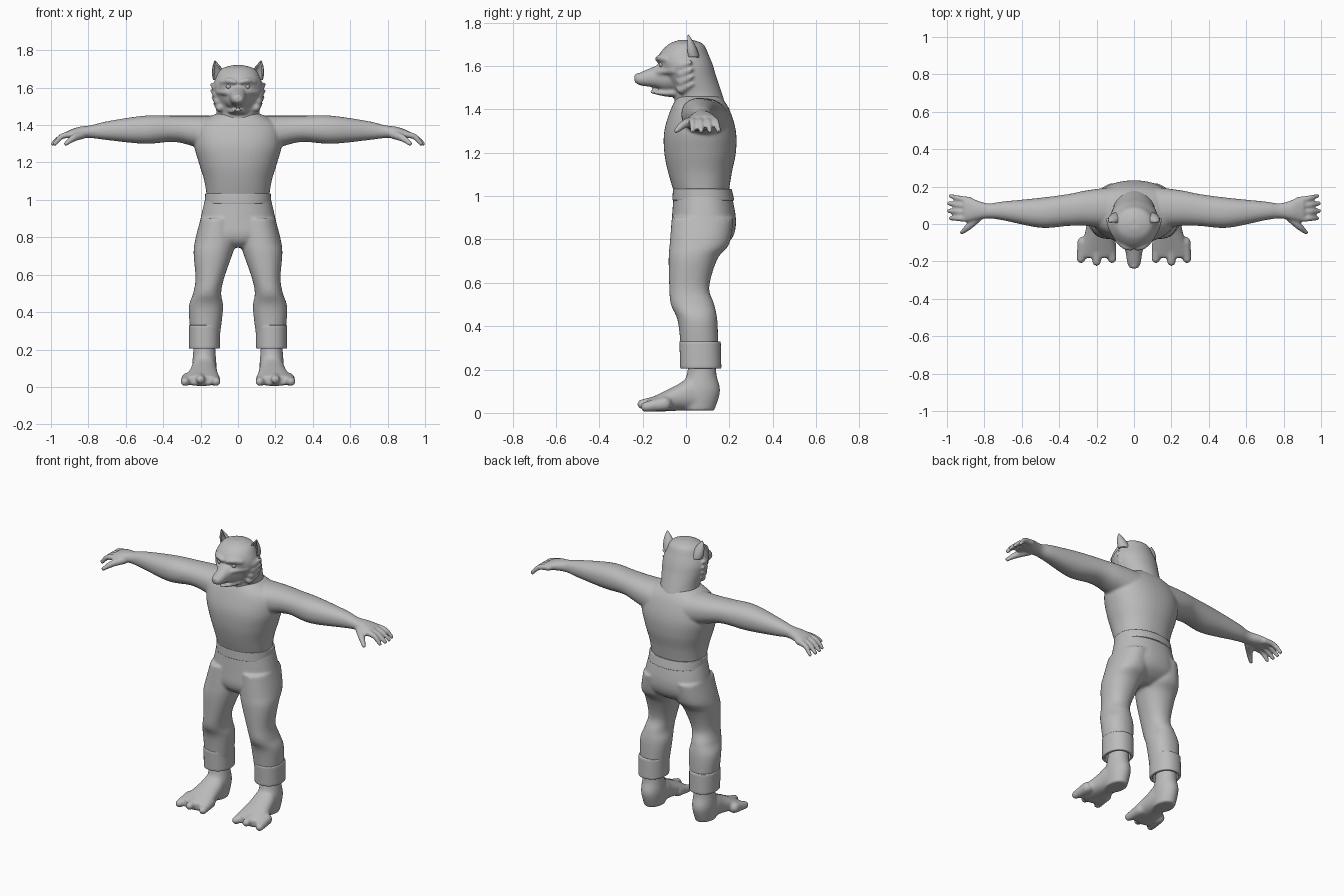
import bpy, bmesh
from math import cos, sin, tau, pi, copysign
from mathutils import Vector, Matrix

cube = bpy.data.objects.get("Cube")
if cube:
    bpy.data.objects.remove(cube)

SIDES = (1, -1)
LEVEL = 0.5
grey = (LEVEL, LEVEL, LEVEL, 1)
clay = bpy.data.materials.new("plain_grey")
clay.use_nodes = True
clay.diffuse_color = grey
clay.node_tree.nodes["Principled BSDF"].inputs["Base Color"].default_value = grey


def spline(rows, steps=6):
    """Smooth interpolation through rows of numbers."""
    rows = [Vector(row) for row in rows]
    padded = [rows[0]] + rows + [rows[-1]]
    result = []
    for before, start, end, after in zip(padded, padded[1:], padded[2:], padded[3:]):
        leave, arrive = (end - before) / 2, (after - start) / 2
        for step in range(steps):
            t = step / steps
            ease = t * t * (3 - 2 * t)
            result.append(start.lerp(end, ease) + leave * t * (1 - t) ** 2 - arrive * t * t * (1 - t))
    return result + [rows[-1]]


def rounded(angle, low, high, wave, square):
    """Coordinate on a rounded section between two limits."""
    value = wave(angle)
    return (low + high) / 2 + (high - low) / 2 * copysign(abs(value) ** (2 / square), value)


def skin_rings(bm, rings, closed):
    for lower, upper in zip(rings, rings[1:]):
        for k in range(len(lower) if closed else len(lower) - 1):
            n = (k + 1) % len(lower)
            bm.faces.new((lower[k], lower[n], upper[n], upper[k]))


def loft(bm, axis, rows, side=1, square=2.2, cap=True, sides=48):
    """Skin sections; a row is position, then low and high limits on the other two axes."""
    rings = []
    for position, a_low, a_high, b_low, b_high in spline(rows):
        ring = []
        for k in range(sides):
            angle = tau * k / sides
            co = [rounded(angle, a_low, a_high, cos, square), rounded(angle, b_low, b_high, sin, square)]
            co.insert("xyz".index(axis), position)
            co[0] *= side
            ring.append(bm.verts.new(co))
        rings.append(ring)
    skin_rings(bm, rings, True)
    if cap:
        bm.faces.new(rings[0])
        bm.faces.new(rings[-1])


def ball(bm, centre, radius):
    bmesh.ops.create_icosphere(bm, subdivisions=2, radius=radius, matrix=Matrix.Translation(centre))


def chain(bm, points, side):
    """Tapered rounded limb; a point is x, y, z and radius."""
    for x, y, z, radius in spline(points, 9):
        ball(bm, (x * side, y, z), radius)


def even(rows):
    """Turn half widths into limits that match left and right."""
    return [(position, -half, half, low, high) for position, half, low, high in rows]


def finish(bm, name, voxel=None, shell=None):
    bmesh.ops.recalc_face_normals(bm, faces=bm.faces[:])
    mesh = bpy.data.meshes.new(name)
    bm.to_mesh(mesh)
    bm.free()
    mesh.materials.append(clay)
    mesh.polygons.foreach_set("use_smooth", [True] * len(mesh.polygons))
    obj = bpy.data.objects.new(name, mesh)
    bpy.context.collection.objects.link(obj)
    if voxel:
        blend = obj.modifiers.new("blend", 'REMESH')
        blend.mode, blend.voxel_size, blend.use_smooth_shade = 'VOXEL', voxel, True
        soften = obj.modifiers.new("soften", 'SMOOTH')
        soften.factor, soften.iterations = 0.5, 3
    if shell:
        wall = obj.modifiers.new("thickness", 'SOLIDIFY')
        wall.thickness, wall.offset = shell, -1
        edge = obj.modifiers.new("round_edge", 'BEVEL')
        edge.width, edge.segments, edge.limit_method = shell / 4, 2, 'ANGLE'


# Torso, arms and hands
torso = [(.97, .16, -.04, .19), (1.1, .18, -.08, .21), (1.2, .21, -.1, .23),
         (1.3, .235, -.1, .23), (1.4, .22, -.07, .2), (1.46, .12, -.04, .16)]
arm = [(.1, -.03, .2, 1.24, 1.45), (.25, -.01, .18, 1.29, 1.45), (.35, -.01, .16, 1.31, 1.45),
       (.5, -.02, .14, 1.3, 1.45), (.7, .02, .12, 1.32, 1.42), (.78, .03, .11, 1.33, 1.4),
       (.85, .02, .13, 1.33, 1.39), (.91, .01, .15, 1.33, 1.37)]
bm = bmesh.new()
loft(bm, "z", even(torso))
for side in SIDES:
    loft(bm, "x", arm, side)
    for finger in range(4):
        spread = .04 * finger
        root, tip = .03 + spread * .8, .03 + spread
        reach = .98 if finger in (0, 3) else .99
        chain(bm, [(.88, root, 1.35, .02), (.94, (root + tip) / 2, 1.34, .016),
                   (reach, tip, 1.3, .012)], side)
    chain(bm, [(.83, .04, 1.35, .025), (.88, -.01, 1.33, .02), (.92, -.045, 1.3, .012)], side)
finish(bm, "torso_and_arms", voxel=.0075)

# Neck, skull, muzzle, jaw, brows, cheeks and fur tufts
skull = [(1.36, .13, -.06, .2), (1.46, .115, -.055, .17), (1.55, .13, -.1, .14),
         (1.6, .135, -.125, .125), (1.65, .12, -.125, .105), (1.7, .09, -.08, .08),
         (1.72, .03, -.03, .03)]
muzzle = [(-.04, .09, 1.48, 1.64), (-.1, .065, 1.485, 1.62), (-.14, .047, 1.5, 1.6),
          (-.21, .035, 1.51, 1.57), (-.237, .02, 1.525, 1.555)]
jaw = [(-.04, .06, 1.455, 1.5), (-.1, .04, 1.46, 1.487), (-.165, .015, 1.475, 1.486)]
bm = bmesh.new()
loft(bm, "z", even(skull), square=2)
loft(bm, "y", even(muzzle))
loft(bm, "y", even(jaw))
ball(bm, (0, -.222, 1.55), .018)
for side in SIDES:
    chain(bm, [(.015, -.13, 1.63, .013), (.05, -.12, 1.637, .016), (.085, -.09, 1.63, .015)], side)
    chain(bm, [(.035, -.135, 1.57, .014), (.1, -.055, 1.58, .02)], side)
    for tuft in range(4):
        height = 1.62 - tuft * .035
        out = .148 - tuft * tuft * .002
        chain(bm, [(out - .035, -.02, height - .02, .026), (out, .03, height, .005)], side)
finish(bm, "head", voxel=.007)

# Eyes
bm = bmesh.new()
for side in SIDES:
    ball(bm, (side * .05, -.111, 1.606), .014)
finish(bm, "eyes")

# Ears: cupped shells, open to the front
bm = bmesh.new()
base, tip = Vector((.093, .03, 1.64)), Vector((.124, .01, 1.745))
levels, arc = 10, 12
for side in SIDES:
    rings = []
    for level in range(levels + 1):
        t = level / levels
        centre = base.lerp(tip, t)
        radius = .002 + .038 * (1 - t * t)
        ring = []
        for k in range(arc + 1):
            angle = pi * (1.4 * k / arc - .2)
            ring.append(bm.verts.new((side * (centre.x + radius * cos(angle)),
                                      centre.y + radius * .8 * sin(angle), centre.z)))
        rings.append(ring)
    skin_rings(bm, rings, False)
finish(bm, "ears", shell=.008)

# Trousers
seat = [(1.03, .17, -.055, .205), (.9, .2, -.065, .23), (.82, .21, -.07, .22),
        (.775, .17, -.055, .18), (.745, .08, -.02, .12)]
leg = [(.9, .01, .2, -.065, .22), (.78, .01, .23, -.075, .2), (.71, .03, .237, -.08, .145),
       (.58, .075, .227, -.077, .107), (.5, .09, .24, -.07, .13), (.42, .08, .263, -.037, .145),
       (.25, .1, .25, -.02, .15)]
bm = bmesh.new()
loft(bm, "z", even(seat))
for side in SIDES:
    loft(bm, "z", leg, side)
finish(bm, "trousers", voxel=.009)

# Waistband
bm = bmesh.new()
loft(bm, "z", even([(.98, .178, -.063, .223), (1.034, .175, -.06, .21)]), cap=False)
finish(bm, "waistband", shell=.014)

# Rolled cuffs
bm = bmesh.new()
for side in SIDES:
    loft(bm, "z", [(.205, .097, .262, -.027, .163), (.33, .095, .262, -.03, .16)], side, cap=False)
finish(bm, "trouser_cuffs", shell=.018)

# Feet with three broad toes
ankle = [(.28, .125, .235, .01, .14), (.18, .12, .24, .005, .14), (.1, .115, .245, -.03, .157),
         (.01, .125, .235, -.02, .13)]
sole = [(.1, .125, .235, .01, .12), (.03, .115, .247, .01, .165), (-.04, .11, .26, .01, .13),
        (-.15, .1, .29, .005, .075), (-.18, .12, .28, .01, .06)]
bm = bmesh.new()
for side in SIDES:
    loft(bm, "z", ankle, side, square=2)
    loft(bm, "y", sole, side)
    for toe in (-1, 0, 1):
        middle = 1 - abs(toe)
        lift = middle * .012
        chain(bm, [(.2 + toe * .07, -.1, .042 + lift, .035),
                   (.2 + toe * .083, -.186 - middle * .015, .028 + lift, .024)], side)
finish(bm, "feet", voxel=.008)
